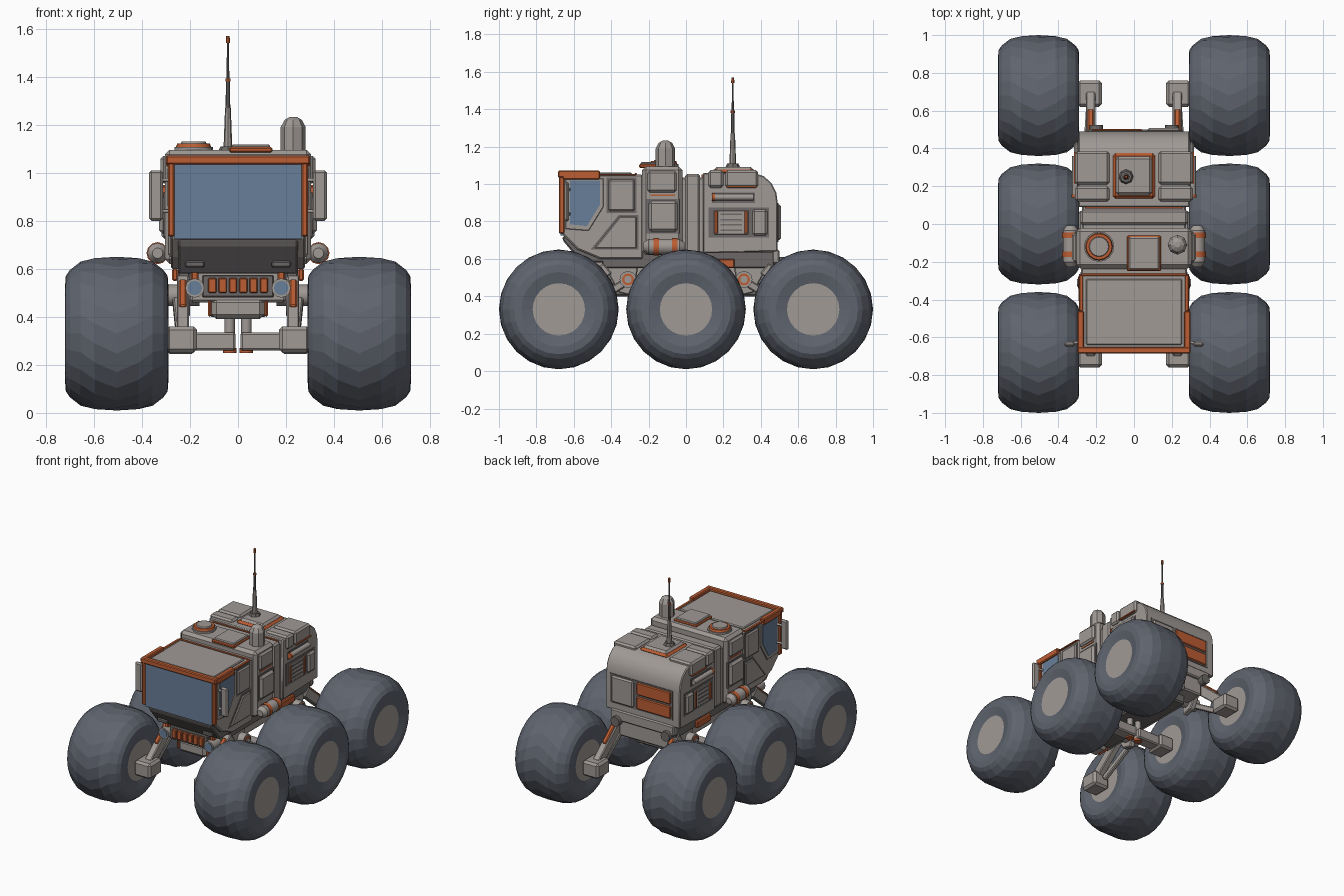
import bpy, bmesh, math
from mathutils import Vector, Matrix

cube = bpy.data.objects.get("Cube")
if cube:
    bpy.data.objects.remove(cube, do_unlink=True)


def material(name, r, g, b):
    m = bpy.data.materials.new(name)
    m.use_nodes = True
    m.diffuse_color = (r, g, b, 1)
    m.node_tree.nodes["Principled BSDF"].inputs["Base Color"].default_value = (r, g, b, 1)
    return m


grey = material("warm_grey", .35, .32, .3)
dark = material("dark_grey", .15, .14, .135)
orange = material("burnt_orange", .5, .11, .034)
rubber = material("rubber", .114, .127, .156)
glass = material("blue_glass", .14, .21, .315)


def finish(name, bm, mats, bevel=0, mirror="", smooth=False):
    bmesh.ops.recalc_face_normals(bm, faces=bm.faces)
    mesh = bpy.data.meshes.new(name)
    bm.to_mesh(mesh)
    bm.free()
    for m in mats:
        mesh.materials.append(m)
    if smooth:
        mesh.shade_smooth()
        mesh.set_sharp_from_angle(angle=math.radians(35))
    ob = bpy.data.objects.new(name, mesh)
    bpy.context.collection.objects.link(ob)
    if bevel:
        mod = ob.modifiers.new("edge_bevel", "BEVEL")
        mod.width, mod.segments = bevel, 1
    if mirror:
        mod = ob.modifiers.new("mirror", "MIRROR")
        mod.use_axis = ("x" in mirror, "y" in mirror, False)
        mod.use_mirror_merge = False
    return ob


def box(name, mat, x, y, z, bevel=.006, mirror=""):
    bm = bmesh.new()
    bmesh.ops.create_cube(bm, size=1)
    for v in bm.verts:
        v.co = [r[0] if c < 0 else r[1] for c, r in zip(v.co, (x, y, z))]
    return finish(name, bm, [mat], bevel, mirror)


def prism(name, mat, pts, x, bevel=0, mirror="", smooth=False):
    """Extrude a (y, z) outline across the x range."""
    bm = bmesh.new()
    face = bm.faces.new([bm.verts.new((x[0], y, z)) for y, z in pts])
    ext = bmesh.ops.extrude_face_region(bm, geom=[face])
    moved = [g for g in ext["geom"] if isinstance(g, bmesh.types.BMVert)]
    bmesh.ops.translate(bm, verts=moved, vec=(x[1] - x[0], 0, 0))
    return finish(name, bm, [mat], bevel, mirror, smooth)


def rod(name, mat, a, b, r, r2=None, sides=12, mirror="", smooth=True):
    a, b = Vector(a), Vector(b)
    d = b - a
    bm = bmesh.new()
    mtx = Matrix.Translation((a + b) / 2) @ d.to_track_quat("Z", "Y").to_matrix().to_4x4()
    bmesh.ops.create_cone(bm, cap_ends=True, segments=sides, radius1=r,
                          radius2=r if r2 is None else r2, depth=d.length, matrix=mtx)
    return finish(name, bm, [mat], 0, mirror, smooth)


def beam(name, mat, a, b, w, h, mirror=""):
    a, b = Vector(a), Vector(b)
    d = b - a
    bm = bmesh.new()
    mtx = (Matrix.Translation((a + b) / 2) @ d.to_track_quat("Y", "Z").to_matrix().to_4x4()
           @ Matrix.Diagonal((w, d.length, h, 1)))
    bmesh.ops.create_cube(bm, size=1, matrix=mtx)
    return finish(name, bm, [mat], .006, mirror)


def wheel(name, y):
    """Faceted balloon tyre with a chevron twist and grey hub caps."""
    half = [(0, .32, 1), (.09, .317, .5), (.15, .3, 0), (.195, .265, 0),
            (.212, .24, 0), (.215, .2, 0), (.2, .14, 0)]
    rings = [(-o, r, t) for o, r, t in reversed(half[1:])] + half
    n = 24
    bm = bmesh.new()
    loops = []
    for o, r, t in rings:
        angles = [(k + t) * math.tau / n for k in range(n)]
        loops.append([bm.verts.new((.505 + o, y + r * math.cos(a), .33 + r * math.sin(a)))
                      for a in angles])
    for p, q in zip(loops, loops[1:]):
        for k in range(n):
            j = (k + 1) % n
            bm.faces.new((p[k], p[j], q[j], q[k]))
    for loop in (loops[0], loops[-1]):
        bm.faces.new(loop).material_index = 1
    finish(name, bm, [rubber, grey], mirror="x")


for label, y in (("front", -.68), ("middle", 0), ("rear", .68)):
    wheel(label + "_wheels", y)

# Chassis and suspension
box("chassis", grey, (-.2, .2), (-.52, .48), (.46, .64), .01)
box("chassis_keel", dark, (-.12, .12), (-.4, .4), (.4, .47), .01)
box("chassis_rail", dark, (.2, .25), (-.45, .47), (.55, .64), mirror="x")
box("side_step", orange, (.25, .275), (.1, .26), (.55, .6), mirror="x")
beam("swing_arm", grey, (.23, .42, .55), (.23, .68, .33), .05, .07, "xy")
beam("swing_arm_stripe", orange, (.23, .47, .545), (.23, .6, .435), .03, .035, "xy")
beam("lower_link", grey, (.26, .3, .49), (.24, .6, .3), .03, .04, "xy")
box("knuckle", grey, (.17, .3), (.62, .76), (.25, .36), .015, "xy")
rod("pivot", grey, (.16, .31, .49), (.29, .31, .49), .045, mirror="xy")
rod("pivot_ring", orange, (.28, .31, .49), (.296, .31, .49), .032, mirror="xy")
rod("pivot_cap", grey, (.29, .31, .49), (.302, .31, .49), .02, mirror="xy")
prism("pivot_plate", grey, [(.25, .6), (.45, .58), (.36, .42), (.28, .4)], (.2, .24), .006, "xy")
box("middle_axle", grey, (.01, .3), (-.045, .045), (.26, .335), .008, "x")
box("middle_hub_block", grey, (.18, .295), (-.07, .07), (.245, .345), .012, "x")
rod("axle_strut", grey, (.035, 0, .27), (.035, 0, .46), .022, mirror="x")
rod("strut_foot", orange, (.035, 0, .25), (.035, 0, .27), .028, mirror="x")

# Cab
prism("cab", grey, [(-.66, .73), (-.66, 1.05), (-.23, 1.05), (-.23, .6), (-.46, .6), (-.58, .65)],
      (-.28, .28), .008)
prism("cab_chin", dark, [(-.66, .72), (-.66, .7), (-.56, .58), (-.4, .58), (-.4, .72)], (-.25, .25), .008)
box("windshield", glass, (-.265, .265), (-.672, -.655), (.725, 1.035), 0)
box("windshield_pillar", orange, (.265, .292), (-.68, -.65), (.735, 1.05), mirror="x")
box("visor_front", orange, (-.3, .3), (-.685, -.65), (1.035, 1.072))
box("visor_side", orange, (.265, .3), (-.66, -.46), (1.025, 1.072), mirror="x")
box("roof_edge", orange, (.27, .29), (-.46, -.27), (1.045, 1.055), .003, "x")
box("roof_edge_back", orange, (-.28, .28), (-.275, -.262), (1.05, 1.058), .003)
box("cab_roof_panel", grey, (-.255, .255), (-.64, -.29), (1.045, 1.062))
prism("side_window_frame", grey, [(-.645, 1.03), (-.44, 1.03), (-.44, .88), (-.52, .75), (-.645, .76)],
      (.275, .286), .003, "x")
prism("side_window", glass, [(-.62, 1.02), (-.46, 1.02), (-.46, .89), (-.53, .775), (-.62, .785)],
      (.28, .29), 0, "x")
box("door_panel_gap", dark, (.27, .283), (-.425, -.265), (.845, 1.035), 0, "x")
box("door_panel", grey, (.27, .294), (-.415, -.275), (.855, 1.025), .008, "x")
prism("lower_panel_gap", dark, [(-.51, .65), (-.36, .835), (-.255, .835), (-.255, .65)], (.27, .283), 0, "x")
prism("lower_panel", grey, [(-.49, .657), (-.355, .825), (-.265, .825), (-.265, .657)], (.27, .292), .005, "x")
box("mirror_plate", grey, (.312, .37), (-.65, -.625), (.8, 1.01), .01, "x")
rod("mirror_arm", grey, (.27, -.62, .97), (.34, -.635, .97), .008, mirror="x")
rod("mirror_lower_arm", grey, (.27, -.62, .84), (.34, -.635, .84), .008, mirror="x")

# Nose: grille, lamps and skid plate
box("grille_housing", dark, (-.15, .15), (-.56, -.5), (.48, .575))
for i in range(6):
    x = -.107 + i * .043
    box("grille_fin", orange, (x - .017, x + .017), (-.58, -.54), (.5, .562), .004)
box("skid_plate", grey, (-.11, .11), (-.53, -.4), (.39, .48), .02)
box("skid_edge", orange, (.11, .125), (-.52, -.42), (.4, .47), mirror="x")
rod("headlamp", grey, (.18, -.5, .52), (.18, -.59, .52), .04, mirror="x")
rod("headlamp_lens", glass, (.18, -.585, .52), (.18, -.595, .52), .03, mirror="x")
box("lamp_bracket", orange, (.165, .195), (-.56, -.52), (.55, .6), mirror="x")
box("lamp_hood", dark, (.14, .22), (-.61, -.52), (.605, .632), mirror="x")

# Middle module with roof equipment
box("middle_module", grey, (-.305, .305), (-.235, -.02), (.62, 1.095), .02)
box("module_upper_panel", grey, (.29, .322), (-.205, -.05), (.955, 1.07), .012, "x")
box("module_stripe", orange, (.29, .31), (-.19, -.06), (.937, .945), 0, "x")
box("module_lower_frame", dark, (.29, .31), (-.21, -.035), (.735, .92), 0, "x")
box("module_lower_panel", grey, (.29, .328), (-.2, -.045), (.745, .91), .015, "x")
rod("side_tank", grey, (.335, -.2, .665), (.335, -.035, .665), .042, mirror="x")
for label, y, tip in (("front", -.2, -.228), ("rear", -.035, -.007)):
    rod("tank_cap_" + label, grey, (.335, y, .665), (.335, tip, .665), .042, .022, mirror="x")
for y in (-.175, -.075):
    rod("tank_band", orange, (.335, y, .665), (.335, y + .03, .665), .046, mirror="x")
box("tank_mount", orange, (.28, .33), (-.16, -.07), (.64, .69), mirror="x")
box("roof_hatch_rim", orange, (-.037, .143), (-.25, -.062), (1.085, 1.107))
box("roof_hatch", grey, (-.028, .134), (-.242, -.07), (1.09, 1.118))
rod("round_hatch_base", grey, (-.185, -.12, 1.09), (-.185, -.12, 1.108), .08, sides=16)
rod("round_hatch_ring", orange, (-.185, -.12, 1.105), (-.185, -.12, 1.122), .074, .068, 16)
rod("round_hatch_lid", grey, (-.185, -.12, 1.115), (-.185, -.12, 1.13), .056, .05, 16)
rod("beacon", grey, (.23, -.11, 1.09), (.23, -.11, 1.19), .052, sides=8, smooth=False)
rod("beacon_shoulder", grey, (.23, -.11, 1.19), (.23, -.11, 1.22), .052, .036, 8, smooth=False)
rod("beacon_top", grey, (.23, -.11, 1.22), (.23, -.11, 1.232), .036, .015, 8, smooth=False)

# Neck between the modules
box("neck", grey, (-.275, .275), (-.03, .1), (.62, 1.035), .008)
box("neck_rib", grey, (-.285, .285), (-.005, .075), (.63, 1.055), .012)
box("neck_seam", orange, (-.26, .26), (.083, .093), (1.03, 1.05), 0)

# Rear module with a rounded back
prism("rear_module", grey, [(.09, .63), (.09, 1.06), (.36, 1.06), (.415, 1.043), (.458, 1.005),
      (.483, .955), (.49, .9), (.49, .64)], (-.295, .295), .006, smooth=True)
for y in ((.12, .2), (.21, .385)):
    box("roof_corner_block", grey, (.13, .312), y, (.98, 1.075), .012, "x")
box("corner_trim", orange, (.305, .318), (.215, .38), (.982, .99), 0, "x")
box("antenna_plate_rim", orange, (-.112, .112), (.135, .375), (1.05, 1.078), .03)
box("antenna_plate", grey, (-.1, .1), (.147, .363), (1.055, 1.092), .028)
rod("handle_rail", grey, (.31, .15, .93), (.31, .36, .93), .017, mirror="x")
box("handle_backing", dark, (.28, .3), (.14, .37), (.9, .955), 0, "x")
rod("handle_end", orange, (.31, .14, .93), (.31, .155, .93), .02, mirror="x")
box("service_bay", dark, (.28, .299), (.12, .445), (.715, .875), 0, "x")
box("service_panel", grey, (.28, .304), (.15, .335), (.73, .86), .004, "x")
for y in (.152, .312):
    box("service_trim", orange, (.28, .31), (y, y + .018), (.735, .855), .003, "x")
for i in range(4):
    z = .75 + i * .028
    box("vent_slot", dark, (.3, .307), (.185, .3), (z, z + .008), 0, "x")
box("service_block", grey, (.28, .318), (.355, .435), (.725, .865), .012, "x")

# Back face
box("back_frame", dark, (-.24, .26), (.47, .494), (.69, .9), 0)
box("back_locker", grey, (.07, .245), (.47, .508), (.7, .89), .01)
for z in ((.7, .788), (.802, .89)):
    box("back_panel", orange, (-.225, .045), (.47, .503), z, .006)
box("back_bumper", grey, (-.25, .25), (.46, .5), (.575, .65), .008)
rod("tail_lamp", dark, (.2, .47, .575), (.2, .525, .575), .035, mirror="x")

# Antenna mast
mast = [("foot", dark, 1.09, 1.11, .04, .03), ("base", grey, 1.11, 1.27, .018, .012),
        ("middle", dark, 1.27, 1.38, .01, .008), ("band", orange, 1.38, 1.392, .011, .011),
        ("whip", dark, 1.39, 1.545, .006, .004), ("tip", orange, 1.54, 1.57, .009, .007)]
for label, mat, low, high, r, r2 in mast:
    rod("antenna_" + label, mat, (-.042, .25, low), (-.042, .25, high), r, r2, 8)
